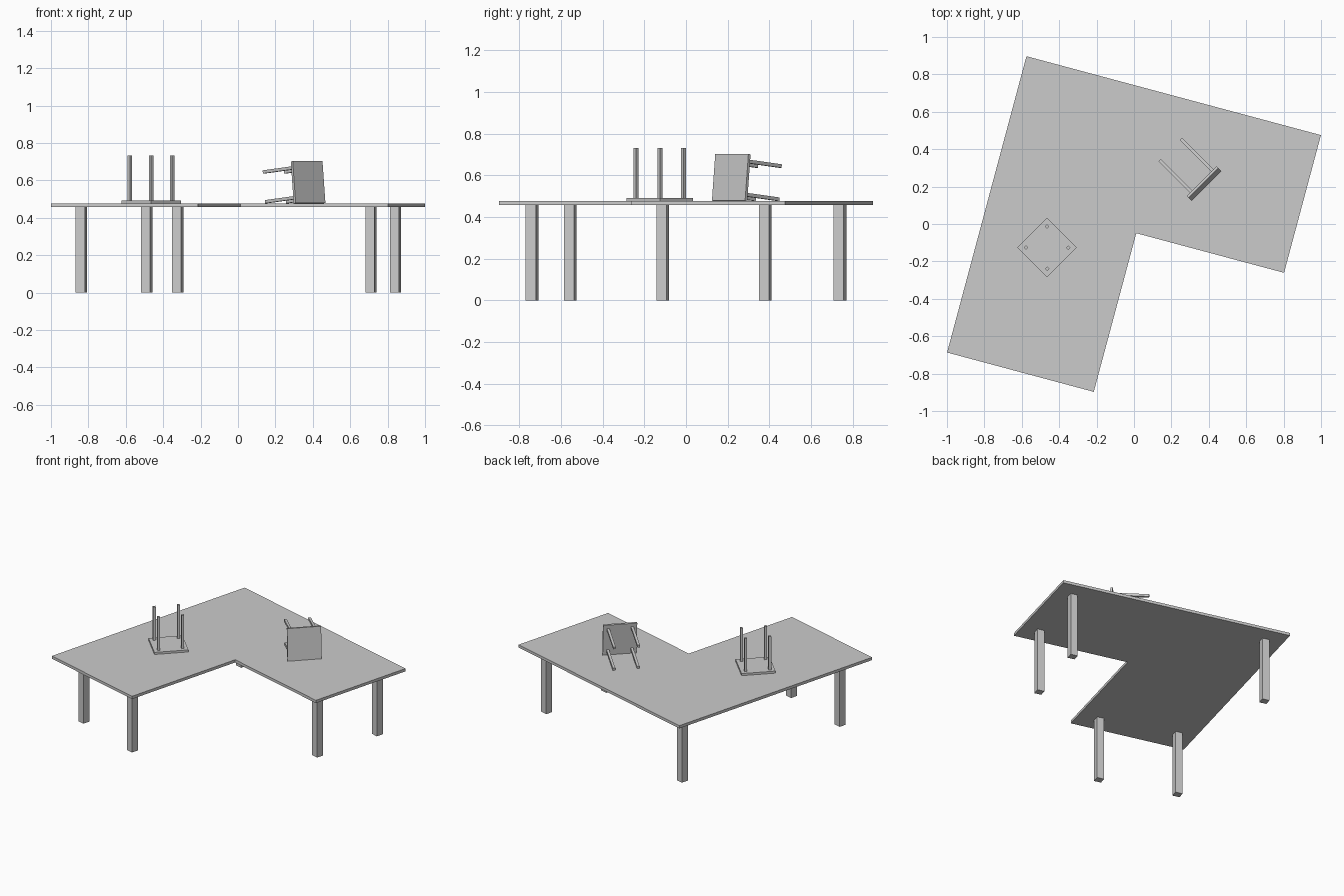
import bpy, bmesh
from math import radians, sin, cos
from mathutils import Matrix, Vector

if "Cube" in bpy.data.objects:
    bpy.data.objects.remove(bpy.data.objects["Cube"])

TOP, THICK = 0.477, 0.02          # table surface height, board thickness
TURN = radians(-15)               # table rotation about z


def finish(name, bm, matrix=Matrix()):
    bm.transform(matrix)
    bmesh.ops.recalc_face_normals(bm, faces=bm.faces)
    mesh = bpy.data.meshes.new(name)
    bm.to_mesh(mesh)
    bm.free()
    obj = bpy.data.objects.new(name, mesh)
    bpy.context.collection.objects.link(obj)
    return obj


def box(name, size, center, matrix=Matrix()):
    bm = bmesh.new()
    bmesh.ops.create_cube(bm, size=1, matrix=Matrix.Translation(center) @ Matrix.Diagonal((*size, 1)))
    return finish(name, bm, matrix)


# L-shaped table top, drawn from its back left corner and extruded
outline = [(0, 0), (1.63, 0), (1.63, -0.762), (0.812, -0.762), (0.812, -1.64), (0, -1.64)]
bm = bmesh.new()
face = bm.faces.new([bm.verts.new((x, y, 0)) for x, y in outline])
new = bmesh.ops.extrude_face_region(bm, geom=[face])["geom"]
bmesh.ops.translate(bm, vec=(0, 0, THICK), verts=[v for v in new if isinstance(v, bmesh.types.BMVert)])
finish("table_top", bm,
       Matrix.Translation((-0.575, 0.897, TOP - THICK)) @ Matrix.Rotation(TURN, 4, 'Z'))

# Five square table legs
leg_h = TOP - THICK
for i, (x, y) in enumerate([(-0.489, 0.739), (0.842, 0.381), (0.711, -0.112),
                            (-0.323, -0.739), (-0.837, -0.556)], 1):
    box(f"table_leg_{i}", (0.05, 0.05, leg_h), (0, 0, leg_h / 2),
        Matrix.Translation((x, y, 0)) @ Matrix.Rotation(TURN, 4, 'Z'))


# Small stool, modelled upside down with legs pointing along local +z
def stool(prefix, matrix):
    box(prefix + "_seat", (0.225, 0.225, 0.015), (0, 0, 0.0075), matrix)
    n = 0
    for sx in (-1, 1):
        for sy in (-1, 1):
            n += 1
            box(f"{prefix}_leg_{n}", (0.017, 0.017, 0.24),
                (sx * 0.08, sy * 0.08, 0.135), matrix)


# Upturned stool standing on its seat
stool("upturned_stool", Matrix.Translation((-0.465, -0.126, TOP)) @ Matrix.Rotation(radians(45), 4, 'Z'))

# Toppled stool resting on a seat edge and two leg tips
tilt = radians(5.7)
rest = TOP + 0.1125 * cos(tilt) + 0.015 * sin(tilt)
stool("toppled_stool", Matrix.Translation((0.38, 0.212, rest))
      @ Matrix.Rotation(radians(135), 4, 'Z') @ Matrix.Rotation(radians(90) + tilt, 4, 'Y'))
